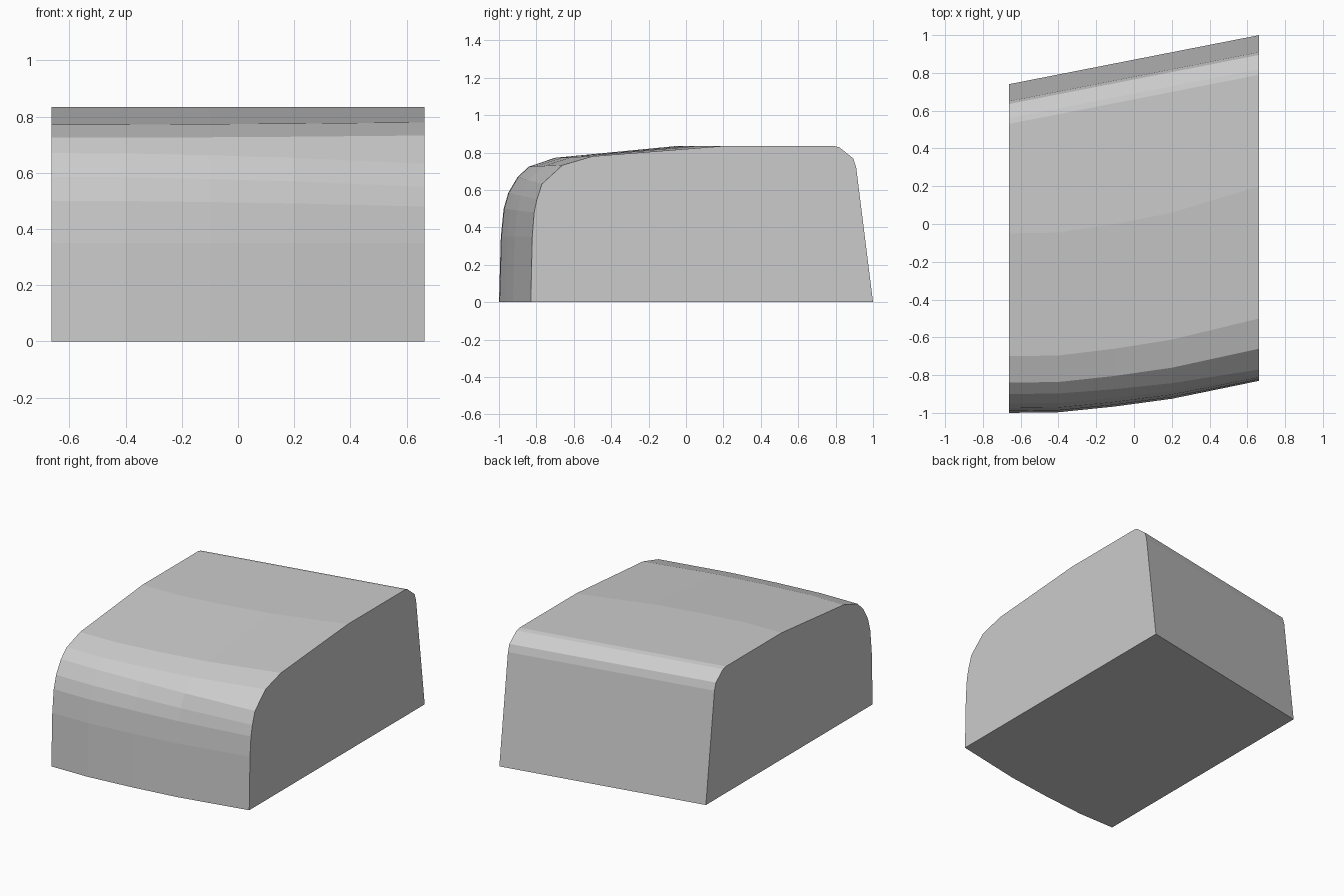
import bpy, bmesh

if "Cube" in bpy.data.objects:
    bpy.data.objects.remove(bpy.data.objects["Cube"])

# Front-and-roof profile (y, z) at the left and right ends
LEFT = [(-1.0, 0), (-0.99, 0.35), (-0.975, 0.5), (-0.95, 0.585),
        (-0.9, 0.67), (-0.84, 0.725), (-0.7, 0.772), (-0.05, 0.835)]
RIGHT = [(-0.83, 0), (-0.822, 0.35), (-0.812, 0.48), (-0.797, 0.55),
         (-0.77, 0.632), (-0.66, 0.733), (-0.5, 0.78), (0.2, 0.835)]
# Back profile: y offset from the rear bottom edge, z
BACK = [(-0.21, 0.835), (-0.18, 0.828), (-0.105, 0.768), (-0.09, 0.72), (0, 0)]
# Sections across the width: x, blend of front profile from left to right
SECTIONS = [(-0.663, 0), (-0.4, 0.02), (-0.1, 0.2), (0.2, 0.44), (0.663, 1)]


def section(x, t):
    front = [(a[0] + (b[0] - a[0]) * t, a[1] + (b[1] - a[1]) * t)
             for a, b in zip(LEFT, RIGHT)]
    rear = 0.87 + 0.13 * x / 0.663
    return [(x, y, z) for y, z in front + [(rear + dy, z) for dy, z in BACK]]


# Lofted body with curved front, slanted back and flat ends
bm = bmesh.new()
rings = [[bm.verts.new(p) for p in section(x, t)] for x, t in SECTIONS]
n = len(rings[0])
for r, s in zip(rings, rings[1:]):
    for i in range(n):
        j = (i + 1) % n
        bm.faces.new((r[i], r[j], s[j], s[i]))
bm.faces.new(rings[0])
bm.faces.new(rings[-1])
bmesh.ops.recalc_face_normals(bm, faces=bm.faces)
mesh = bpy.data.meshes.new("rounded_body")
bm.to_mesh(mesh)
bm.free()
body = bpy.data.objects.new("rounded_body", mesh)
bpy.context.collection.objects.link(body)
